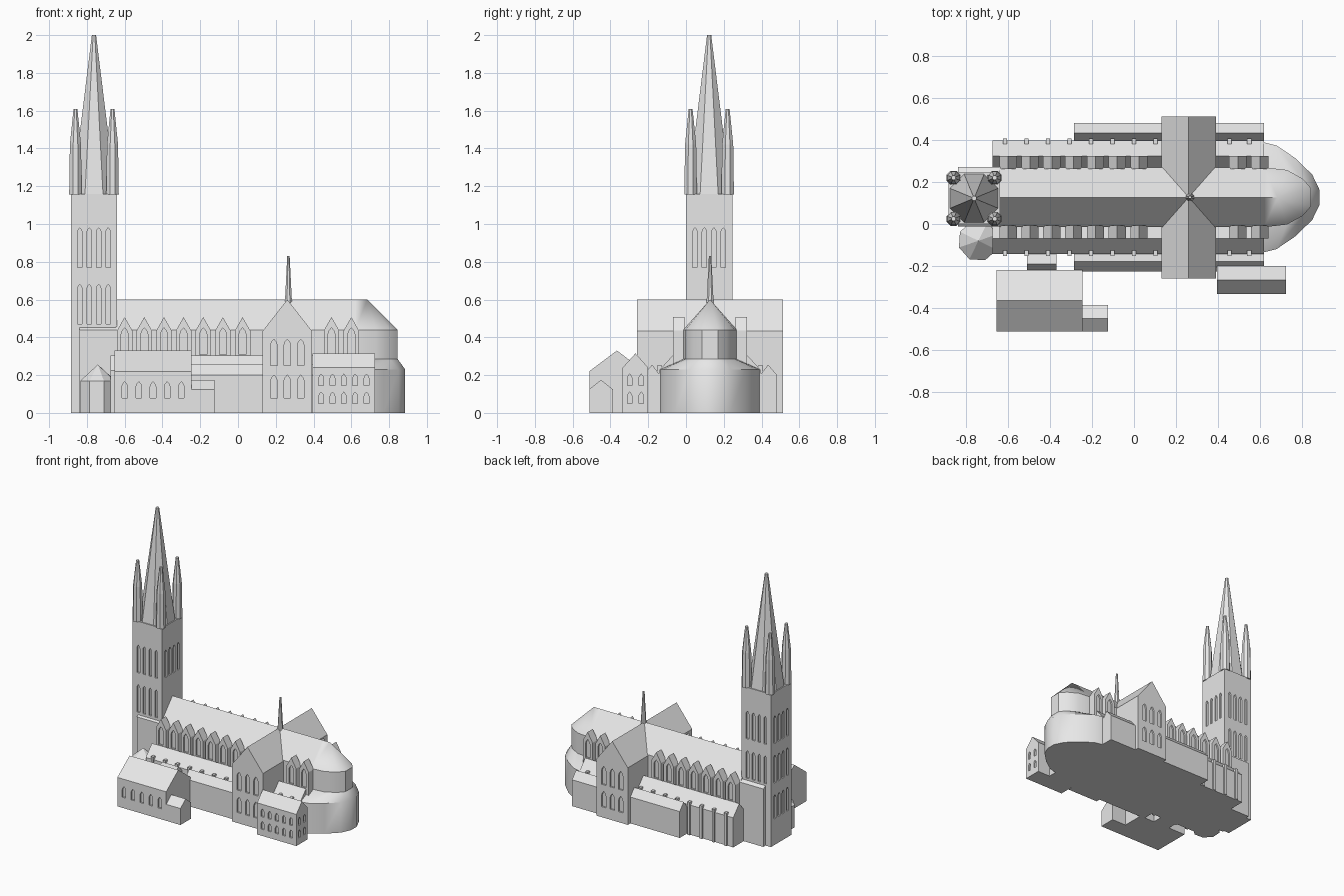
import bpy, bmesh, math

if "Cube" in bpy.data.objects:
    bpy.data.objects.remove(bpy.data.objects["Cube"])

stone = bpy.data.materials.new("grey_stone")
stone.diffuse_color = (0.8, 0.8, 0.8, 1)
stone.use_nodes = True
stone.node_tree.nodes["Principled BSDF"].inputs["Base Color"].default_value = stone.diffuse_color
CY = 0.1275  # church long axis


def add_hull(bm, pts):
    vs = [bm.verts.new(p) for p in pts]
    bmesh.ops.convex_hull(bm, input=vs)


def finish(name, bm):
    loose = [v for v in bm.verts if not v.link_faces]
    bmesh.ops.delete(bm, geom=loose, context='VERTS')
    bmesh.ops.dissolve_limit(bm, angle_limit=0.01, verts=bm.verts[:], edges=bm.edges[:])
    bmesh.ops.recalc_face_normals(bm, faces=bm.faces[:])
    me = bpy.data.meshes.new(name)
    bm.to_mesh(me)
    bm.free()
    me.materials.append(stone)
    ob = bpy.data.objects.new(name, me)
    bpy.context.collection.objects.link(ob)
    return ob


def hull(name, pts):
    bm = bmesh.new()
    add_hull(bm, pts)
    return finish(name, bm)


def box_pts(x0, x1, y0, y1, z0, z1):
    return [(x, y, z) for x in (x0, x1) for y in (y0, y1) for z in (z0, z1)]


def house(name, x0, x1, y0, y1, eave, ridge, axis='x', mid=None):
    """Gabled block with its ridge along the given axis."""
    pts = box_pts(x0, x1, y0, y1, 0, eave)
    if axis == 'x':
        m = (y0 + y1) / 2 if mid is None else mid
        pts += [(x0, m, ridge), (x1, m, ridge)]
    else:
        m = (x0 + x1) / 2 if mid is None else mid
        pts += [(m, y0, ridge), (m, y1, ridge)]
    return hull(name, pts)


def spire(name, cx, cy, rings, n=8, rot=math.pi / 8):
    """Faceted stack of rings (radius, height)."""
    return hull(name, [(cx + r * math.cos(rot + i * math.tau / n),
                        cy + r * math.sin(rot + i * math.tau / n), z)
                       for r, z in rings for i in range(n)])


def windows(ob, face, plane, centres, tiers, w, pointed=True, depth=0.012):
    """Cut window recesses into a wall facing x or y at the given plane."""
    bm = bmesh.new()
    for c in centres:
        for z0, z1 in tiers:
            sh = z1 - w * 0.9 if pointed else z1
            prof = [(c - w / 2, z0), (c + w / 2, z0), (c + w / 2, sh), (c - w / 2, sh)]
            if pointed:
                prof += [(c, z1), (c - w * 0.33, z1 - w * 0.4), (c + w * 0.33, z1 - w * 0.4)]
            pts = [(u, plane + d, z) if face == 'y' else (plane + d, u, z)
                   for u, z in prof for d in (-depth, depth)]
            add_hull(bm, pts)
    cut = finish("cutter", bm)
    cut.hide_render = True
    mod = ob.modifiers.new("recess", 'BOOLEAN')
    mod.operation, mod.solver, mod.object = 'DIFFERENCE', 'EXACT', cut
    dg = bpy.context.evaluated_depsgraph_get()
    me = bpy.data.meshes.new_from_object(ob.evaluated_get(dg))
    ob.modifiers.clear()
    ob.data = me
    bpy.data.objects.remove(cut)


# Tower with window tiers, main spire and four pinnacles
TX, TY = -0.7625, 0.1225
tower = hull("tower", box_pts(-0.885, -0.64, 0.0, 0.245, 0, 1.16))
tiers = [(0.77, 0.98), (0.47, 0.68)]
offs = [-0.075, -0.025, 0.025, 0.075]
for y in (0.0, 0.245):
    windows(tower, 'y', y, [TX + o for o in offs], tiers, 0.024)
windows(tower, 'x', -0.64, [TY + o for o in offs], [(0.77, 0.98)], 0.024)
windows(tower, 'x', -0.885, [TY + o for o in offs], tiers + [(0.2, 0.38)], 0.024)
spire("main_spire", TX, TY, [(0.125, 1.155), (0.012, 2.0)])
for sx in (-1, 1):
    for sy in (-1, 1):
        spire("pinnacle", TX + sx * 0.098, TY + sy * 0.098,
              [(0.036, 1.155), (0.032, 1.42), (0.011, 1.61)])

# Block around the tower foot, with sloping top
hull("tower_base", box_pts(-0.84, -0.635, -0.013, 0.272, 0, 0.44)
     + box_pts(-0.84, -0.635, 0.01, 0.235, 0, 0.46))

# Chapel by the tower
spire("corner_chapel", -0.742, -0.08,
      [(0.098, 0), (0.098, 0.17), (0.001, 0.255)], rot=math.radians(-26))

# Nave, choir and transept
nave = house("nave", -0.645, 0.625, -0.015, 0.27, 0.44, 0.60)
transept = house("transept", 0.13, 0.392, -0.26, 0.513, 0.433, 0.60, 'y')
for y in (-0.26, 0.513):
    windows(transept, 'y', y, [0.19, 0.261, 0.332], [(0.08, 0.2), (0.25, 0.39)], 0.036)
spire("crossing_turret", 0.267, CY, [(0.021, 0.57), (0.007, 0.83)])

# Rounded apse and the lower walk around it
apse_half = [(0.62, 0.1425), (0.73, 0.13), (0.805, 0.088), (0.845, 0.0425)]
walk_half = [(0.62, 0.262), (0.68, 0.247), (0.77, 0.186), (0.85, 0.108), (0.885, 0.035)]


def ring(half, z):
    return [(x, CY + s * h, z) for x, h in half for s in (-1, 1)]


apse = hull("apse", ring(apse_half, 0) + ring(apse_half, 0.44)
            + [(0.62, CY, 0.60), (0.685, CY, 0.60)])
walk = hull("apse_walk", ring(walk_half, 0) + ring(walk_half, 0.23) + ring(apse_half, 0.285))

# Gabled window bays, aisles, buttresses and outer chapels on both sides
bays = [-0.6 + 0.104 * i for i in range(7)] + [0.495, 0.6]
butts = [-0.615 + 0.1025 * i for i in range(8)] + [0.455, 0.55]
for s, side in ((-1, "south"), (1, "north")):
    def span(a, b):
        return sorted((CY + s * a, CY + s * b))
    for x in bays:
        bay = house("window_bay_" + side, x - 0.041, x + 0.041, *span(0.135, 0.196),
                    0.435, 0.507, 'y')
        windows(bay, 'y', CY + s * 0.196, [x], [(0.31, 0.45)], 0.038)
    house("aisle_" + side, -0.675, 0.62, *span(0.13, 0.27), 0.225, 0.305, mid=CY + s * 0.197)
    for x in butts:
        hull("buttress_" + side, box_pts(x - 0.01, x + 0.01, *span(0.255, 0.281), 0, 0.25))
    house("outer_chapels_" + side, -0.285, 0.62, *span(0.265, 0.355), 0.2, 0.255,
          mid=CY + s * 0.307)

# South side hall, its link and annex
hall = house("hall", -0.655, -0.245, -0.512, -0.22, 0.22, 0.33)
windows(hall, 'y', -0.512, [-0.6 + 0.075 * i for i in range(5)], [(0.08, 0.165)], 0.03)
house("hall_link", -0.51, -0.37, -0.225, -0.135, 0.2, 0.255, mid=-0.19)
house("hall_annex", -0.25, -0.125, -0.512, -0.387, 0.125, 0.175)

# South-east house with two window rows
rooms = house("south_east_house", 0.395, 0.725, -0.335, -0.2, 0.24, 0.315)
windows(rooms, 'y', -0.335, [0.44 + 0.06 * i for i in range(5)],
        [(0.05, 0.11), (0.145, 0.205)], 0.026)
windows(rooms, 'x', 0.725, [-0.298, -0.237], [(0.05, 0.11), (0.145, 0.205)], 0.026)

# Smooth the rounded east end
bpy.ops.object.select_all(action='DESELECT')
for ob in (apse, walk):
    ob.select_set(True)
bpy.context.view_layer.objects.active = walk
bpy.ops.object.shade_smooth_by_angle(angle=math.radians(35))
